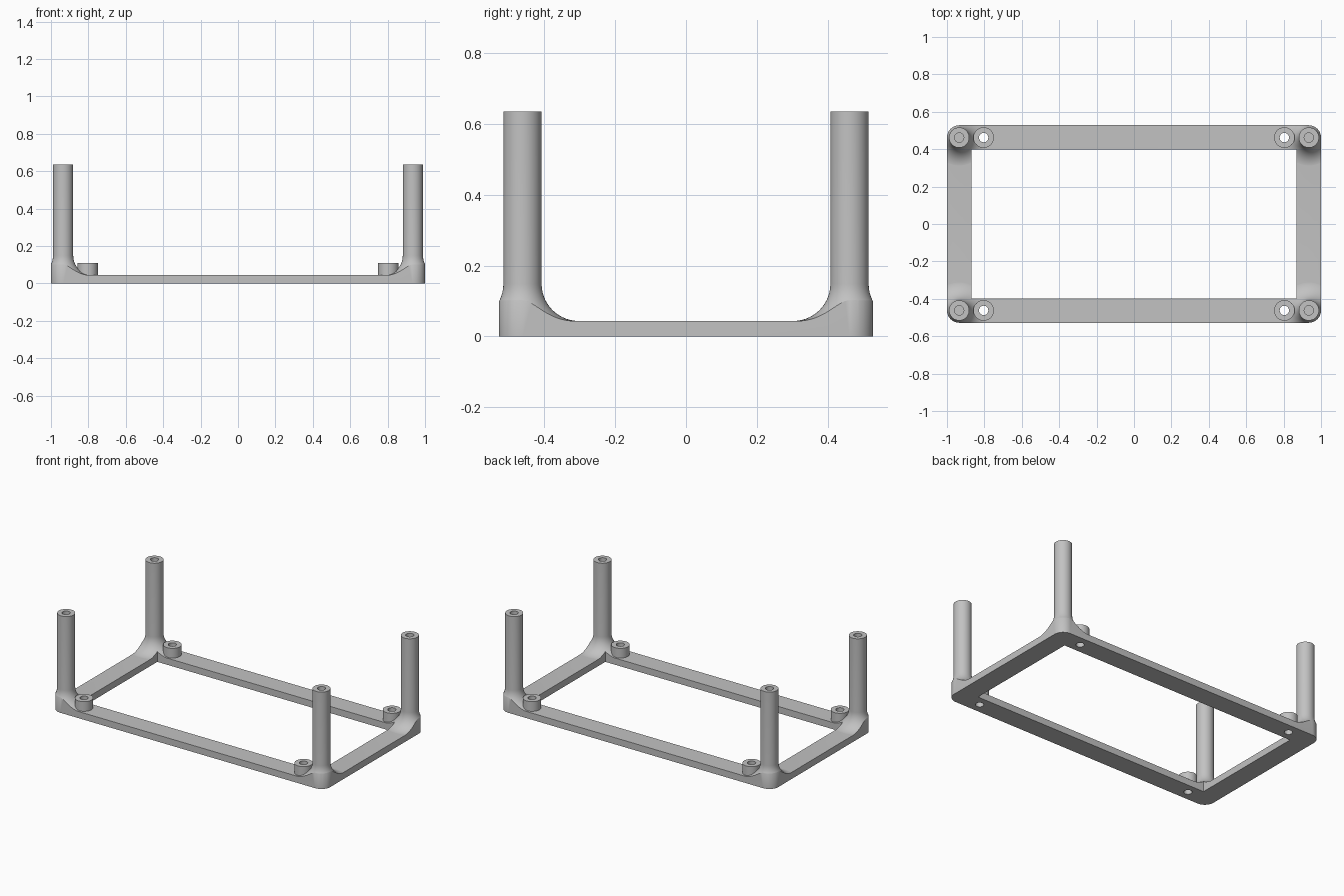
import bpy, bmesh, math
from mathutils import Matrix

old = bpy.data.objects.get("Cube")
if old:
    bpy.data.objects.remove(old, do_unlink=True)

HALF_X, HALF_Y, BAND, CORNER = 1.0, 0.528, 0.13, 0.066
PLATE, POST_TOP, BOSS_TOP = 0.044, 0.636, 0.108
POST_R, HOLE_R, FILLET = 0.054, 0.025, 0.105
POST_X, BOSS_X, ROW_Y = 0.935, 0.804, 0.462
SIGNS = [(sx, sy) for sx in (-1, 1) for sy in (-1, 1)]

grey = bpy.data.materials.new("light grey plastic")
grey.use_nodes = True
colour = (0.54, 0.54, 0.54, 1)
grey.diffuse_color = colour
grey.node_tree.nodes["Principled BSDF"].inputs["Base Color"].default_value = colour


def make_object(name, bm):
    bmesh.ops.recalc_face_normals(bm, faces=bm.faces)
    mesh = bpy.data.meshes.new(name)
    bm.to_mesh(mesh)
    bm.free()
    mesh.materials.append(grey)
    obj = bpy.data.objects.new(name, mesh)
    bpy.context.collection.objects.link(obj)
    return obj


def prism(name, outline, bottom, top):
    bm = bmesh.new()
    face = bm.faces.new([bm.verts.new((x, y, bottom)) for x, y in outline])
    solid = bmesh.ops.extrude_face_region(bm, geom=[face])
    moved = [v for v in solid["geom"] if isinstance(v, bmesh.types.BMVert)]
    bmesh.ops.translate(bm, verts=moved, vec=(0, 0, top - bottom))
    return make_object(name, bm)


def lathe(name, profile, x, y, steps=64):
    """Turn (radius, height) points into a closed round solid at x, y."""
    bm = bmesh.new()
    rings = []
    for r, z in profile:
        ring = bmesh.ops.create_circle(bm, segments=steps, radius=r,
                                       matrix=Matrix.Translation((x, y, z)))
        rings.append(ring["verts"])
    for low, high in zip(rings, rings[1:]):
        for i in range(steps):
            j = (i + 1) % steps
            bm.faces.new((low[i], low[j], high[j], high[i]))
    bm.faces.new(rings[0])
    bm.faces.new(rings[-1])
    return make_object(name, bm)


def combine(target, tool, operation):
    mod = target.modifiers.new(operation.title(), 'BOOLEAN')
    mod.operation, mod.object, mod.solver = operation, tool, 'EXACT'
    bpy.context.view_layer.objects.active = target
    bpy.ops.object.modifier_apply(modifier=mod.name)
    bpy.data.objects.remove(tool, do_unlink=True)


def rectangle(hx, hy):
    return [(-hx, -hy), (hx, -hy), (hx, hy), (-hx, hy)]


# Rounded outline of the frame
rounded = []
for quarter, (sx, sy) in enumerate([(1, 1), (-1, 1), (-1, -1), (1, -1)]):
    for i in range(13):
        a = (quarter + i / 12) * math.pi / 2
        rounded.append((sx * (HALF_X - CORNER) + CORNER * math.cos(a),
                        sy * (HALF_Y - CORNER) + CORNER * math.sin(a)))

# Post profile with a concave flared foot, from the bottom up
foot = [(POST_R + FILLET * (1 - math.cos(a)), PLATE - 0.0005 + FILLET * (1 - math.sin(a)))
        for a in (math.pi / 2 * (1 - i / 14) for i in range(15))]
post_profile = [(foot[0][0], -0.05)] + foot + [(POST_R, POST_TOP)]

# Slab carrying posts and bosses
frame = prism("standoff_frame", rectangle(HALF_X + 0.3, HALF_Y + 0.3), -0.1, PLATE)
for sx, sy in SIGNS:
    combine(frame, lathe("post", post_profile, sx * POST_X, sy * ROW_Y), 'UNION')
    combine(frame, lathe("boss", [(0.055, -0.03), (0.055, BOSS_TOP)],
                         sx * BOSS_X, sy * ROW_Y), 'UNION')

# Trim everything to the frame outline, including the flared feet
combine(frame, prism("outline", rounded, 0, 1), 'INTERSECT')
combine(frame, prism("opening", rectangle(HALF_X - BAND, HALF_Y - BAND), -0.2, 1.2),
        'DIFFERENCE')

# Blind holes in the posts, through holes in the bosses
for sx, sy in SIGNS:
    combine(frame, lathe("post_hole", [(HOLE_R, POST_TOP - 0.2), (HOLE_R, POST_TOP + 0.1)],
                         sx * POST_X, sy * ROW_Y, 40), 'DIFFERENCE')
    combine(frame, lathe("boss_hole", [(HOLE_R, -0.1), (HOLE_R, BOSS_TOP + 0.1)],
                         sx * BOSS_X, sy * ROW_Y, 40), 'DIFFERENCE')

# Smooth round surfaces, keep edges crisp
bpy.ops.object.select_all(action='DESELECT')
frame.select_set(True)
bpy.context.view_layer.objects.active = frame
bpy.ops.object.shade_smooth_by_angle(angle=math.radians(30))
